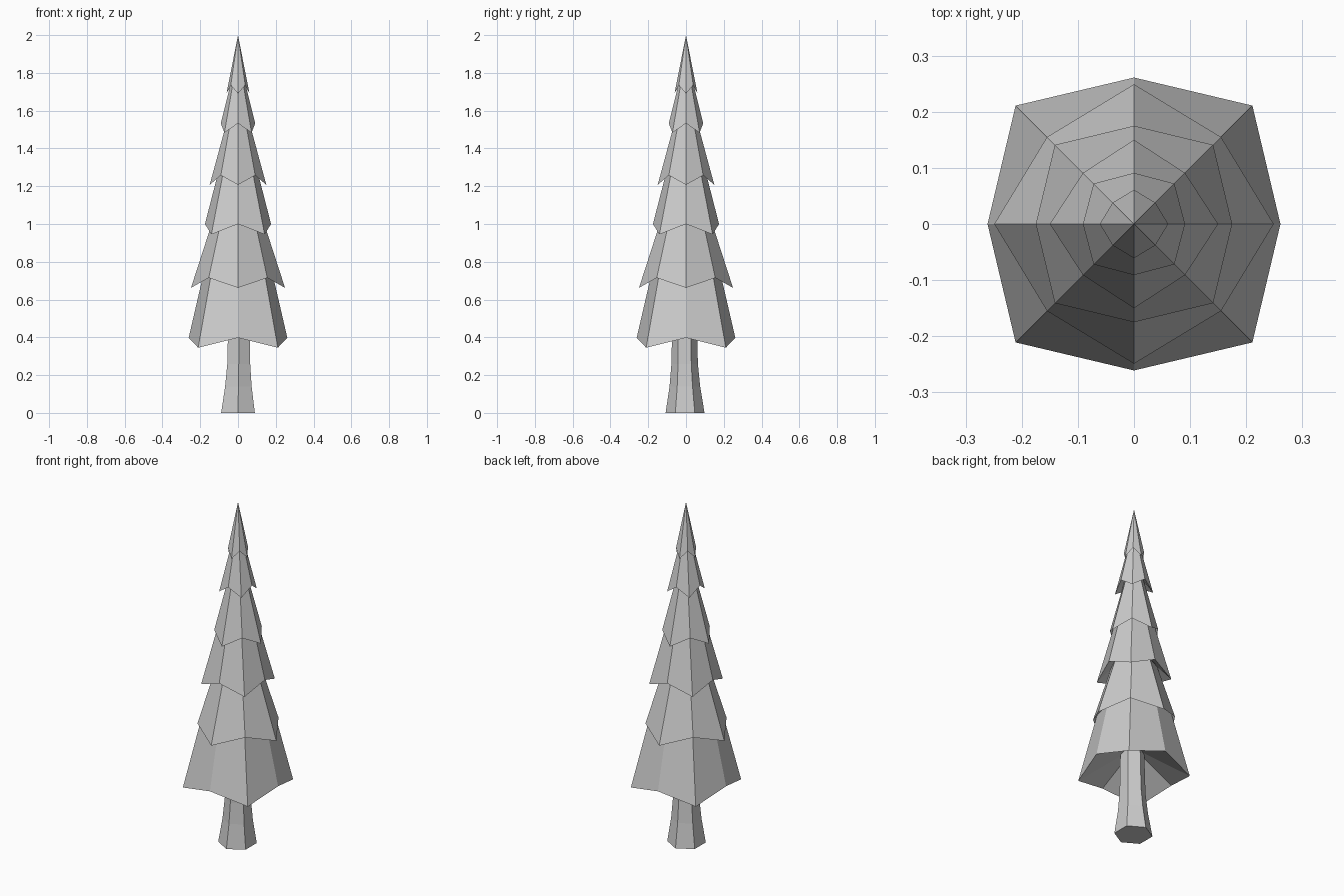
import bpy, bmesh
from math import sin, cos, pi, sqrt

if "Cube" in bpy.data.objects:
    bpy.data.objects.remove(bpy.data.objects["Cube"])


def finish(bm, name):
    bmesh.ops.recalc_face_normals(bm, faces=bm.faces)
    me = bpy.data.meshes.new(name)
    bm.to_mesh(me)
    bm.free()
    bpy.context.collection.objects.link(bpy.data.objects.new(name, me))


def bridge(bm, a, b):
    n = len(a)
    for i in range(n):
        bm.faces.new((a[i], a[(i + 1) % n], b[(i + 1) % n], b[i]))


def fan(bm, ring, tip):
    n = len(ring)
    for i in range(n):
        bm.faces.new((ring[i], ring[(i + 1) % n], tip))


# Trunk: six-sided, flared at the foot, slightly leaning
bm = bmesh.new()
trunk = [(0.0, 0.103, 0.0, -0.005), (0.14, 0.081, 0.002, -0.006),
         (0.26, 0.070, 0.004, -0.007), (0.54, 0.064, 0.005, -0.008)]
rings = [[bm.verts.new((x + r * sin(i * pi / 3), y + r * cos(i * pi / 3), z))
          for i in range(6)] for z, r, x, y in trunk]
for a, b in zip(rings, rings[1:]):
    bridge(bm, a, b)
bm.faces.new(rings[0])
bm.faces.new(rings[-1])
finish(bm, "trunk")

# Foliage: eight-sided zigzag skirts stacked into one stepped cone
# (axis radius, axis z, diagonal x/y offset, diagonal z, slope apex z)
tiers = [(0.261, 0.398, 0.211, 0.345, 1.53), (0.249, 0.662, 0.155, 0.715, 1.43),
         (0.175, 1.0, 0.141, 0.945, 1.68), (0.15, 1.207, 0.091, 1.258, 1.76),
         (0.091, 1.533, 0.072, 1.483, 1.90), (0.061, 1.690, 0.038, 1.735, 2.0)]


def skirt_ring(bm, tier, z=None):
    """Rim of a tier, or its narrowed neck when a height is given."""
    ra, za, d, zd, apex = tier
    verts = []
    for i in range(8):
        r, h = (d * sqrt(2), zd) if i % 2 else (ra, za)
        if z is not None:
            r, h = r * (apex - z) / (apex - h), z
        verts.append(bm.verts.new((r * cos(i * pi / 4), r * sin(i * pi / 4), h)))
    return verts


bm = bmesh.new()
neck = None
for k, tier in enumerate(tiers):
    rim = skirt_ring(bm, tier)
    if neck:
        bridge(bm, neck, rim)
    else:
        fan(bm, rim, bm.verts.new((0, 0, 0.53)))
    if k + 1 < len(tiers):
        nxt = tiers[k + 1]
        neck = skirt_ring(bm, tier, max(nxt[1], nxt[3]) + 0.025)
        bridge(bm, rim, neck)
    else:
        fan(bm, rim, bm.verts.new((0, 0, 2.0)))
finish(bm, "foliage")
